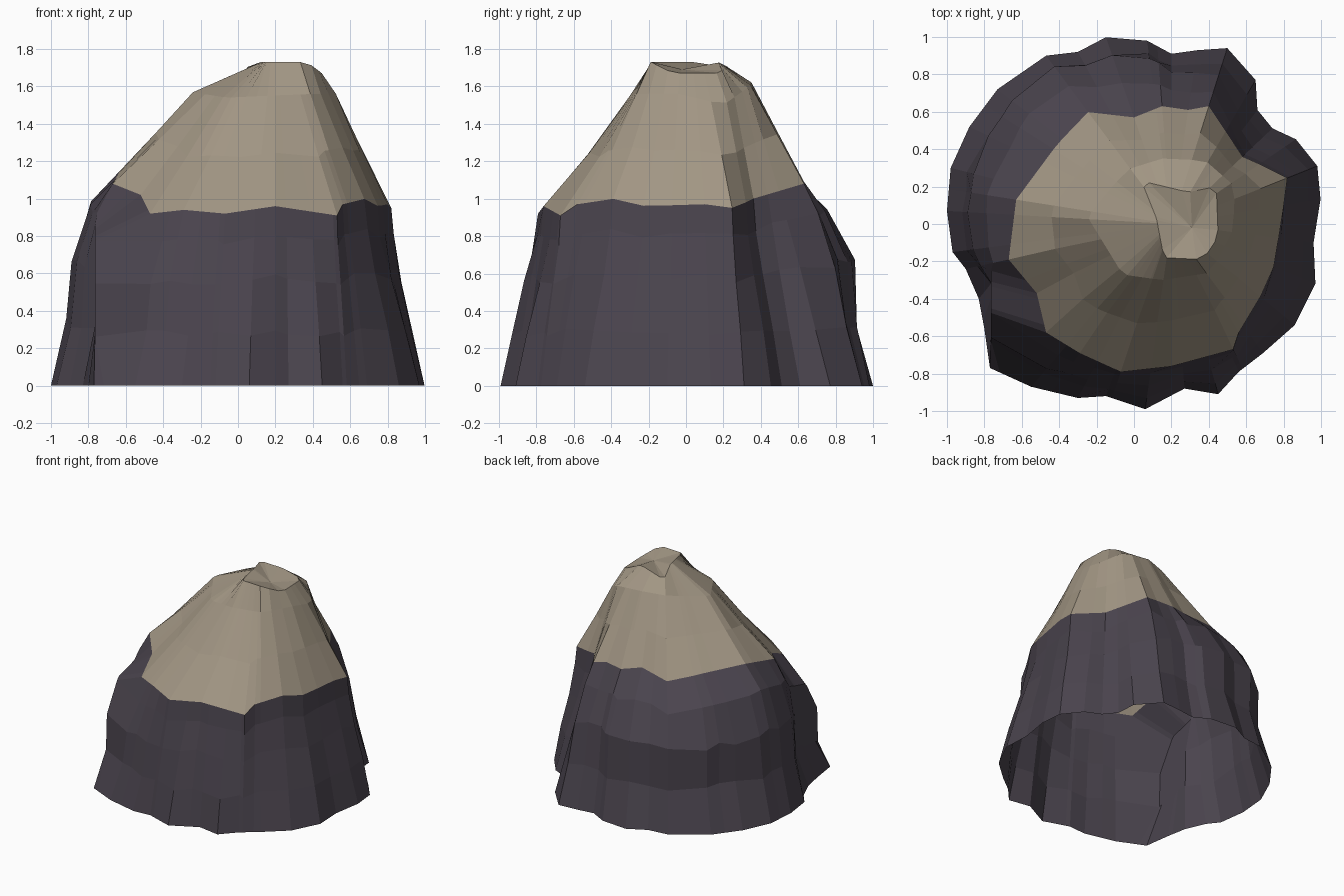
import bpy, bmesh, math, random
from mathutils import Vector

if "Cube" in bpy.data.objects:
    bpy.data.objects.remove(bpy.data.objects["Cube"])

random.seed(4)
CX = 0.2  # the summit axis, used as centre of all contours

# contours, anticlockwise from above
BASE = [(1, .15), (.98, .31), (.86, .46), (.72, .52), (.66, .61), (.65, .77), (.49, .95),
        (.2, .91), (.07, .98), (-.17, 1), (-.3, .92), (-.47, .9), (-.73, .72), (-.88, .52),
        (-.98, .3), (-1, .07), (-.97, -.15), (-.9, -.24), (-.83, -.4), (-.8, -.56),
        (-.77, -.77), (-.55, -.87), (-.3, -.93), (-.15, -.92), (.06, -.99), (.27, -.88),
        (.45, -.91), (.56, -.79), (.69, -.69), (.86, -.54), (.97, -.32), (.96, -.1)]
RIM = [(.82, .25, .95), (.8, .1, .97), (.75, -.22, .96), (.68, -.38, 1), (.56, -.58, .97),
       (.53, -.67, .91), (.2, -.76, .96), (-.07, -.79, .92), (-.29, -.69, .94),
       (-.47, -.58, .92), (-.52, -.37, 1.02), (-.67, -.19, 1.08), (-.63, .13, 1.15),
       (-.43, .4, 1.12), (-.26, .6, 1.08), (0, .57, 1.12), (.15, .63, 1.09),
       (.29, .61, 1.1), (.4, .63, 1.08), (.58, .36, 1.0), (.67, .32, .98)]
SHOULDER = [(-.25, .04, 1.57), (-.06, -.27, 1.54), (.15, -.3, 1.55), (.41, -.26, 1.56),
            (.53, -.03, 1.56), (.54, .2, 1.5), (.38, .34, 1.6), (.15, .35, 1.62),
            (-.04, .29, 1.61)]
SUMMIT = [(.16, -.18, 1.73), (.37, -.19, 1.73), (.45, -.07, 1.67), (.44, .2, 1.67),
          (.29, .17, 1.73), (.04, .23, 1.7), (.12, .03, 1.73)]

# wall rings: height share, then inset from base to rim every 45 degrees from +x
WALL = [(.30, (.33, .30, .20, .25, .23, .37, .25, .30)),
        (.60, (.72, .62, .21, .20, .34, .38, .60, .65)),
        (.84, (.95, .88, .60, .50, .60, .68, .88, .90))]


def angle(p):
    return math.atan2(p[1], p[0] - CX)


def sample(contour, a):
    """Point of a closed contour in direction a from the centre axis."""
    d = Vector((math.cos(a), math.sin(a)))
    for i, p in enumerate(contour):
        p = Vector((p + (0,))[:3])
        q = Vector((contour[(i + 1) % len(contour)] + (0,))[:3])
        u, v = Vector((p.x - CX, p.y)), Vector((q.x - CX, q.y))
        e = v - u
        den = d.x * e.y - d.y * e.x
        if abs(den) < 1e-9:
            continue
        r = (u.x * e.y - u.y * e.x) / den
        s = (u.x * d.y - u.y * d.x) / den
        if r > 0 and -1e-5 <= s <= 1 + 1e-5:
            return p.lerp(q, s)
    raise ValueError("contour is not closed")


def loft(name, rings, material, cap=None):
    bm = bmesh.new()
    vs = [[bm.verts.new(p) for p in ring] for ring in rings]
    n = len(rings[0])
    for lo, hi in zip(vs, vs[1:]):
        for i in range(n):
            j = (i + 1) % n
            bm.faces.new((lo[i], lo[j], hi[j], hi[i]))
    if cap:
        top = bm.verts.new(cap)
        for i in range(n):
            bm.faces.new((vs[-1][i], vs[-1][(i + 1) % n], top))
    bmesh.ops.remove_doubles(bm, verts=bm.verts, dist=0.002)
    bmesh.ops.recalc_face_normals(bm, faces=bm.faces)
    me = bpy.data.meshes.new(name)
    bm.to_mesh(me)
    bm.free()
    me.materials.append(material)
    bpy.context.collection.objects.link(bpy.data.objects.new(name, me))


def flat(name, rgb):
    m = bpy.data.materials.new(name)
    m.diffuse_color = (*rgb, 1)
    m.use_nodes = True
    m.node_tree.nodes["Principled BSDF"].inputs["Base Color"].default_value = m.diffuse_color
    return m


dark = flat("dark purple rock", (.069, .058, .076))
tan = flat("tan rock", (.36, .305, .23))

# columns run through every base corner and every rim corner
angles = []
for a in sorted(angle(p) for p in BASE + RIM):
    if not angles or a - angles[-1] > .03:
        angles.append(a)
base = [sample(BASE, a) for a in angles]
rim = [sample(RIM, a) for a in angles]
shoulder = [sample(SHOULDER, a) for a in angles]
summit = [sample(SUMMIT, a) for a in angles]


def wall_ring(height, insets):
    """Rough ring between base and rim, its inset varying with direction."""
    ring = []
    for b, r in zip(base, rim):
        deg = math.degrees(math.atan2(b.y, b.x)) % 360
        k, f = int(deg / 45) % 8, deg / 45 % 1
        t = insets[k] * (1 - f) + insets[(k + 1) % 8] * f
        p = b.lerp(r, t + random.uniform(-.025, .025))
        p.z = r.z * (height + random.uniform(-.02, .02))
        # upright buttress at the front left
        if 200 < deg < 228:
            p.x = -.765
            p.y *= .86 if height < .8 else .74
        ring.append(p)
    return ring


# lower rock wall, open underneath
loft("rock_wall", [base] + [wall_ring(h, t) for h, t in WALL] + [rim], dark)

# pale peak, slightly hollowed on the front slope, with a shallow notch on top
slope = []
for r, s in zip(rim, shoulder):
    p = r.lerp(s, .5)
    hollow = .02 * max(0, -p.y)
    slope.append(p + Vector((0, hollow, -hollow)))
loft("rock_peak", [rim, slope, shoulder, summit], tan, cap=(.31, -.02, 1.69))
